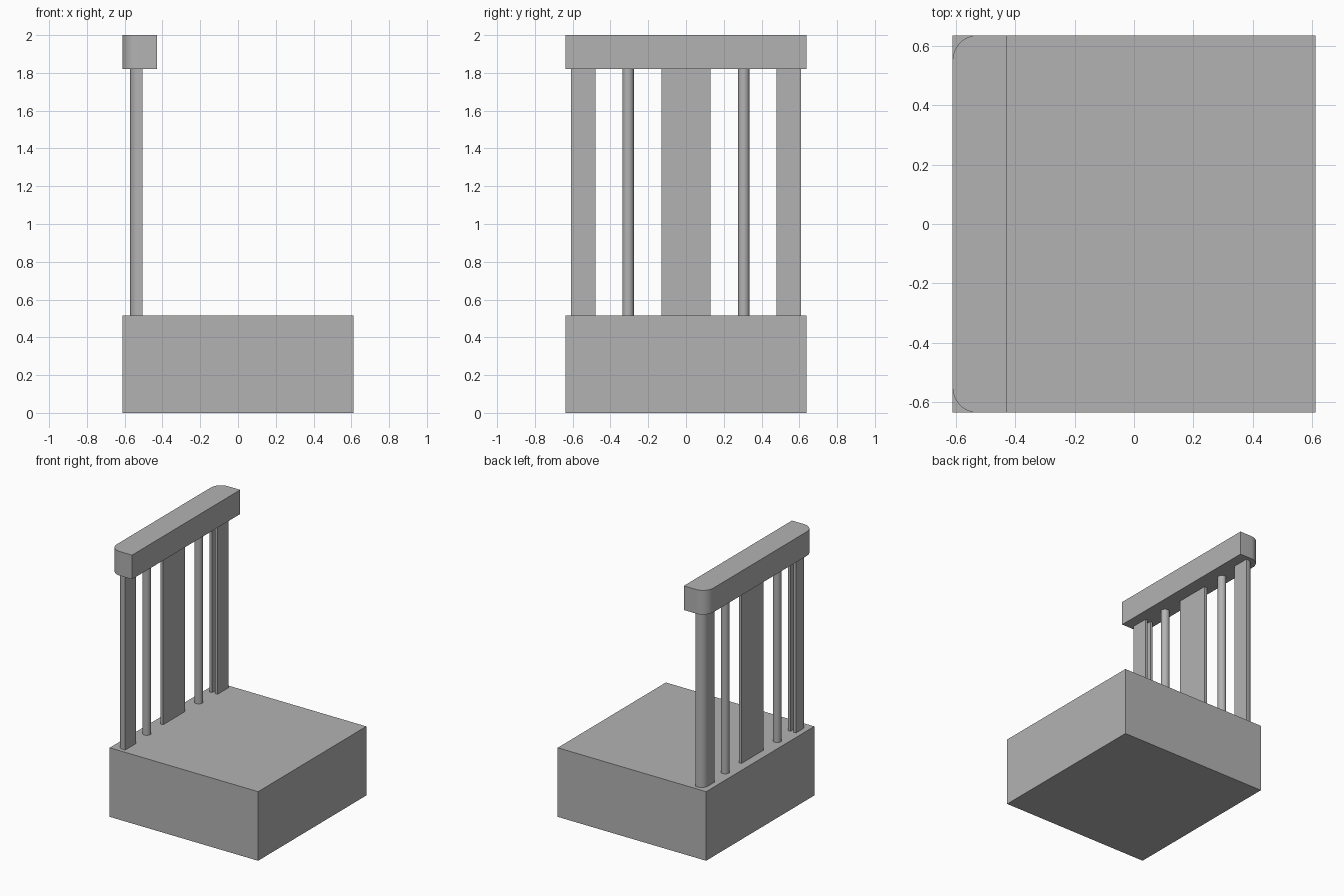
import bpy
import bmesh
import math

cube = bpy.data.objects.get("Cube")
if cube:
    bpy.data.objects.remove(cube, do_unlink=True)

SEAT_TOP, RAIL_BOTTOM, TOP = 0.515, 1.82, 2.0
BACK_X = -0.538      # centre line of the uprights

grey = bpy.data.materials.new("plain grey")
grey.use_nodes = True
grey.diffuse_color = (0.45, 0.45, 0.45, 1)
grey.node_tree.nodes["Principled BSDF"].inputs["Base Color"].default_value = (0.45, 0.45, 0.45, 1)


def arc(cx, cy, r, start, end, steps=12):
    """Points along a circular arc, angles in degrees."""
    angles = [math.radians(start + (end - start) * i / steps) for i in range(steps + 1)]
    return [(cx + r * math.cos(a), cy + r * math.sin(a)) for a in angles]


def prism(name, outline, z0, z1):
    """Extrude a plan outline between two heights."""
    bm = bmesh.new()
    face = bm.faces.new([bm.verts.new((x, y, z0)) for x, y in outline])
    ext = bmesh.ops.extrude_face_region(bm, geom=[face], use_keep_orig=True)
    top = [v for v in ext["geom"] if isinstance(v, bmesh.types.BMVert)]
    bmesh.ops.translate(bm, verts=top, vec=(0, 0, z1 - z0))
    bmesh.ops.recalc_face_normals(bm, faces=bm.faces[:])
    mesh = bpy.data.meshes.new(name)
    bm.to_mesh(mesh)
    bm.free()
    obj = bpy.data.objects.new(name, mesh)
    bpy.context.collection.objects.link(obj)
    mesh.materials.append(grey)
    bpy.ops.object.select_all(action="DESELECT")
    obj.select_set(True)
    bpy.context.view_layer.objects.active = obj
    bpy.ops.object.shade_smooth_by_angle(angle=math.radians(30))
    return obj


def box_outline(x0, x1, y0, y1):
    return [(x0, y0), (x1, y0), (x1, y1), (x0, y1)]


# Solid block seat
prism("seat", box_outline(-0.612, 0.612, -0.637, 0.637), 0, SEAT_TOP)

# Top rail with its two rear corners rounded
x0, x1, y1, r = -0.612, -0.428, 0.637, 0.085
rail = [(x1, -y1), (x1, y1)]
rail += arc(x0 + r, y1 - r, r, 90, 180)
rail += arc(x0 + r, -y1 + r, r, 180, 270)
prism("top_rail", rail, RAIL_BOTTOM, TOP)

# Flat central splat
prism("back_splat", box_outline(BACK_X - 0.011, BACK_X + 0.011, -0.13, 0.13), SEAT_TOP, RAIL_BOTTOM)

# Outer posts: channels open towards the middle, rear outer corner rounded
px0, px1, inner, outer, wall, pr = -0.571, -0.505, 0.48, 0.608, 0.02, 0.05
cx, cy = px0 + pr, outer - pr
channel = [(px1, inner), (px1, outer)]
channel += arc(cx, cy, pr, 90, 180)
channel += [(px0, inner), (px0 + wall, inner)]
channel += arc(cx, cy, pr - wall, 180, 90)
channel += [(px1 - wall, outer - wall), (px1 - wall, inner)]

for side, s in (("left", 1), ("right", -1)):
    prism("post_" + side, [(x, s * y) for x, y in channel], SEAT_TOP, RAIL_BOTTOM)
    # Round spindle between post and splat
    prism("spindle_" + side, arc(BACK_X, s * 0.306, 0.03, 0, 360, 32)[:-1], SEAT_TOP, RAIL_BOTTOM)
